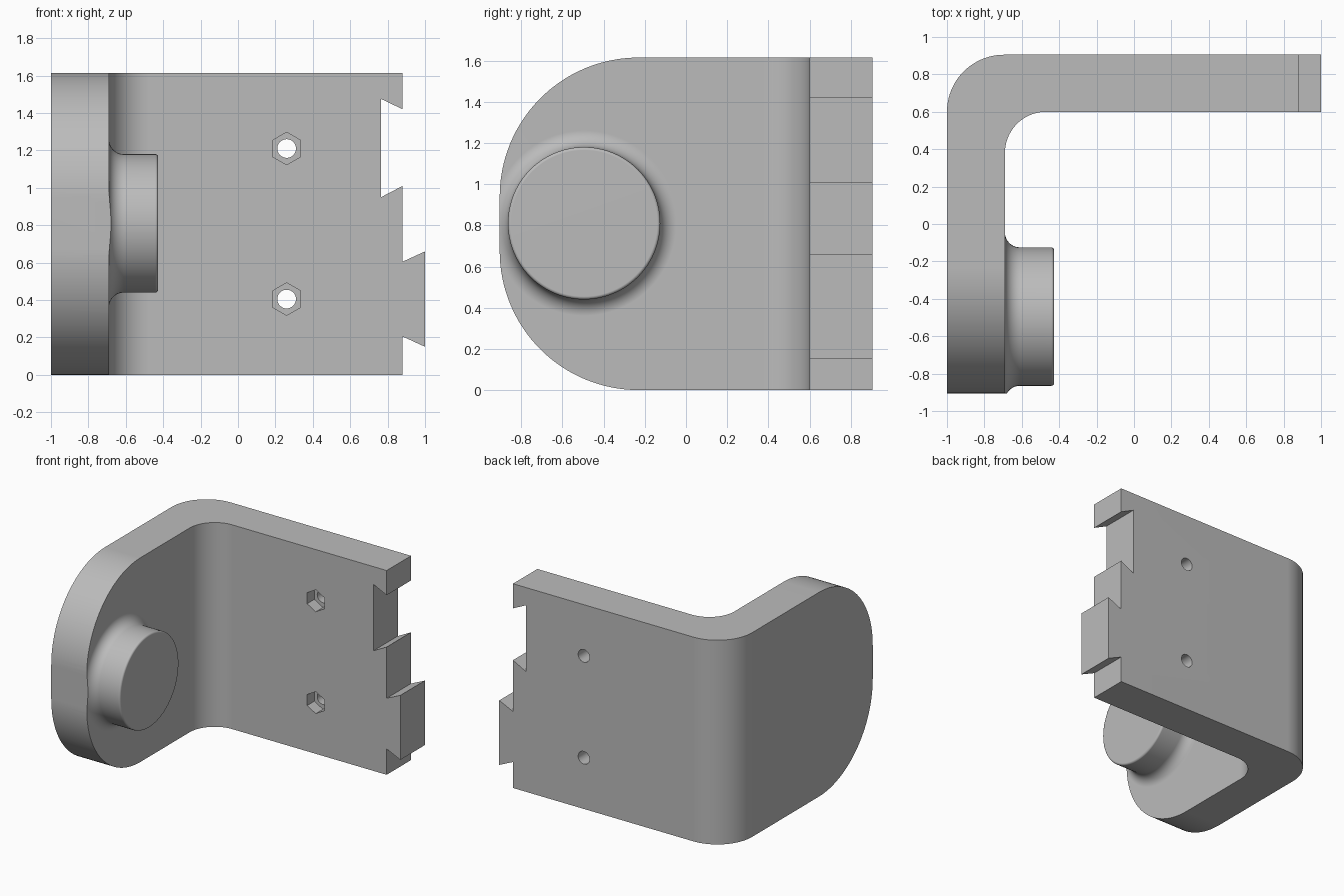
import bpy
import bmesh
import math

cube = bpy.data.objects.get("Cube")
if cube:
    bpy.data.objects.remove(cube, do_unlink=True)

HEIGHT = 1.615
BACK, FRONT = 0.905, -0.905
INNER_X, INNER_Y = -0.69, 0.6

grey = bpy.data.materials.new("plain grey")
grey.use_nodes = True
grey.diffuse_color = (0.5, 0.5, 0.5, 1)
grey.node_tree.nodes["Principled BSDF"].inputs["Base Color"].default_value = (0.5, 0.5, 0.5, 1)


def arc(cx, cy, r, start, end, steps=20):
    """Points along a circular arc, angles in degrees."""
    angles = [math.radians(start + (end - start) * i / steps) for i in range(steps + 1)]
    return [(cx + r * math.cos(a), cy + r * math.sin(a)) for a in angles]


def finish(name, bm):
    bmesh.ops.recalc_face_normals(bm, faces=bm.faces)
    mesh = bpy.data.meshes.new(name)
    bm.to_mesh(mesh)
    bm.free()
    mesh.materials.append(grey)
    obj = bpy.data.objects.new(name, mesh)
    bpy.context.collection.objects.link(obj)
    return obj


def prism(name, points, axis, low, high):
    """Extrude a 2D outline along the axis from low to high."""
    bm = bmesh.new()

    def place(p, d):
        co = list(p)
        co.insert(axis, d)
        return co

    face = bm.faces.new([bm.verts.new(place(p, low)) for p in points])
    top = bmesh.ops.extrude_face_region(bm, geom=[face])["geom"]
    for v in top:
        if isinstance(v, bmesh.types.BMVert):
            v.co[axis] = high
    return finish(name, bm)


def lathe_x(name, profile, cy, cz, steps=96):
    """Spin an (x, radius) profile around a line parallel to x."""
    bm = bmesh.new()
    verts = [bm.verts.new((x, cy + r, cz)) for x, r in profile]
    edges = [bm.edges.new(pair) for pair in zip(verts, verts[1:])]
    bmesh.ops.spin(bm, geom=verts + edges, cent=(0, cy, cz), axis=(1, 0, 0),
                   angle=math.tau, steps=steps)
    bmesh.ops.remove_doubles(bm, verts=bm.verts, dist=0.0001)
    return finish(name, bm)


def combine(target, tool, operation):
    """Apply a boolean and discard the tool."""
    tool.hide_render = True
    mod = target.modifiers.new(operation.lower(), "BOOLEAN")
    mod.operation, mod.object, mod.solver = operation, tool, "EXACT"
    bpy.context.view_layer.objects.active = target
    bpy.ops.object.modifier_apply(modifier=mod.name)
    bpy.data.objects.remove(tool, do_unlink=True)


# Bent plate, oversize until trimmed
bend = [(-1, -1.1)]
bend += arc(-0.695, 0.6, 0.305, 180, 90)
bend += [(1.1, BACK), (1.1, INNER_Y)]
bend += arc(INNER_X + 0.22, INNER_Y - 0.22, 0.22, 90, 180)
bend += [(INNER_X, -1.1)]
bracket = prism("bracket", bend, 2, -0.1, HEIGHT + 0.1)

# Round boss with a filleted root and softened rim
profile = [(-0.85, 0), (-0.85, 0.45)]
profile += arc(-0.61, 0.45, 0.08, 180, 270, 10)
profile += arc(-0.442, 0.355, 0.015, 90, 0, 5)
profile += [(-0.427, 0)]
combine(bracket, lathe_x("boss", profile, -0.495, 0.81), "UNION")

# Side outline with rounded front corners
R = 0.675
side = [(1.1, 0)]
side += arc(FRONT + R, R, R, 270, 180, 32)
side += arc(FRONT + R, HEIGHT - R, R, 180, 90, 32)
side += [(1.1, HEIGHT)]
combine(bracket, prism("side_outline", side, 0, -1.2, 1.2), "INTERSECT")

# Dovetail tongue and socket on the free edge
dovetail = [(-1.2, -0.2), (0.88, -0.2), (0.88, 0.205), (1, 0.15), (1, 0.66),
            (0.88, 0.605), (0.88, 1.01), (0.765, 0.95), (0.765, 1.475),
            (0.88, 1.42), (0.88, 1.9), (-1.2, 1.9)]
combine(bracket, prism("dovetail_outline", dovetail, 1, -1.2, 1.2), "INTERSECT")

# Screw holes with hexagonal nut pockets on the inner face
for z in (0.405, 1.21):
    hole = arc(0.26, z, 0.05, 0, 360, 32)[:-1]
    pocket = arc(0.26, z, 0.087, 30, 390, 6)[:-1]
    combine(bracket, prism("screw_hole", hole, 1, 0.5, 1), "DIFFERENCE")
    combine(bracket, prism("nut_pocket", pocket, 1, 0.5, INNER_Y + 0.09), "DIFFERENCE")

# Smooth curves, crisp edges, flat faces kept flat
bpy.ops.object.select_all(action="DESELECT")
bracket.select_set(True)
bpy.context.view_layer.objects.active = bracket
bpy.ops.object.shade_smooth_by_angle(angle=math.radians(30))
weighted = bracket.modifiers.new("weighted normals", "WEIGHTED_NORMAL")
weighted.keep_sharp = True
